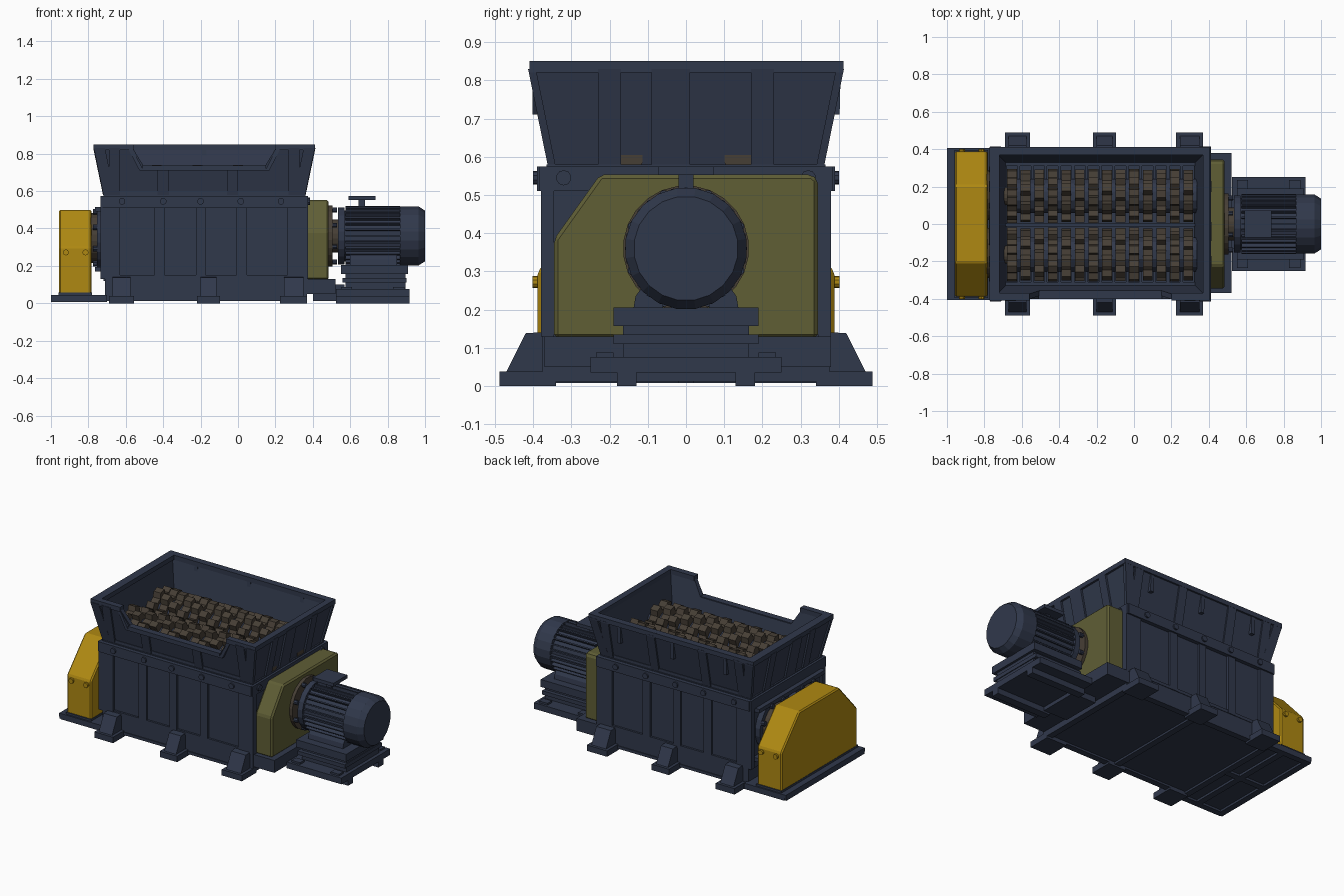
import bpy, bmesh, math
from math import sin, cos, pi

if "Cube" in bpy.data.objects:
    bpy.data.objects.remove(bpy.data.objects["Cube"])

def material(name, rgb):
    m = bpy.data.materials.new(name)
    m.diffuse_color = (*rgb, 1)
    m.use_nodes = True
    m.node_tree.nodes["Principled BSDF"].inputs["Base Color"].default_value = m.diffuse_color
    return m

NAVY = material("navy paint", (0.030, 0.040, 0.071))
BROWN = material("brown steel", (0.062, 0.049, 0.036))
YELLOW = material("yellow guard", (0.43, 0.25, 0.006))
OLIVE = material("olive cover", (0.115, 0.112, 0.036))

class Part:
    """Collects solids into one mesh object."""
    def __init__(self, name, mat):
        self.name, self.mat, self.bm = name, mat, bmesh.new()
    def loft(self, a, b):
        va = [self.bm.verts.new(p) for p in a]
        vb = [self.bm.verts.new(p) for p in b]
        n = len(a)
        self.bm.faces.new(va)
        self.bm.faces.new(vb[::-1])
        for i in range(n):
            self.bm.faces.new((va[i], vb[i], vb[(i + 1) % n], va[(i + 1) % n]))
        return self
    def box(self, x0, x1, y0, y1, z0, z1):
        q = [(x0, y0), (x1, y0), (x1, y1), (x0, y1)]
        return self.loft([(x, y, z0) for x, y in q], [(x, y, z1) for x, y in q])
    def along_x(self, prof, x0, x1):
        return self.loft([(x0, y, z) for y, z in prof], [(x1, y, z) for y, z in prof])
    def along_y(self, prof, y0, y1):
        return self.loft([(x, y0, z) for x, z in prof], [(x, y1, z) for x, z in prof])
    def rod(self, axis, c, d0, d1, r0, r1=None, n=16):
        r1 = r0 if r1 is None else r1
        ends = []
        for d, r in ((d0, r0), (d1, r1)):
            ring = []
            for i in range(n):
                t = 2 * pi * (i + .5) / n
                u, v = c[0] + r * cos(t), c[1] + r * sin(t)
                ring.append((d, u, v) if axis == 'x' else (u, d, v))
            ends.append(ring)
        return self.loft(*ends)
    def done(self, bevel=0, smooth=False):
        bmesh.ops.recalc_face_normals(self.bm, faces=self.bm.faces)
        me = bpy.data.meshes.new(self.name)
        self.bm.to_mesh(me)
        self.bm.free()
        me.materials.append(self.mat)
        ob = bpy.data.objects.new(self.name, me)
        bpy.context.collection.objects.link(ob)
        if bevel:
            m = ob.modifiers.new("edge", 'BEVEL')
            m.width, m.segments, m.limit_method = bevel, 1, 'ANGLE'
        return ob

# Chamber: hollow box with top flange and ribs
p = Part("chamber_walls", NAVY)
for s in (-1, 1):
    p.box(-.72, .36, s * .335, s * .365, .12, .58)
p.box(-.72, -.69, -.34, .34, .12, .58)
p.box(.33, .36, -.34, .34, .12, .58)
p.done()
p = Part("chamber_ribs", NAVY)
for s in (-1, 1):
    p.box(-.725, .365, s * .36, s * .39, .51, .575)
    p.box(-.71, .36, s * .36, s * .378, .13, .15)
    for x, w in ((-.675, .09), (-.42, .055), (-.2, .05), (.02, .055), (.31, .09)):
        p.box(x - w / 2, x + w / 2, s * .36, s * .38, .13, .52)
for x0, x1 in ((-.735, -.715), (.355, .375)):
    p.box(x0, x1, -.385, .385, .51, .575)
    for s in (-1, 1):
        p.box(x0, x1, s * .345, s * .38, .13, .52)
p.done()
p = Part("flange_bolts", NAVY)
for x in (-.62, -.4, -.2, .015, .23):
    for s in (-1, 1):
        p.rod('y', (x, .545), s * .385, s * .40, .018, n=10)
for s in (-1, 1):
    p.rod('x', (s * .32, .545), .37, .385, .02, n=10)
p.done()

# Base frame with underside rails
p = Part("base_frame", NAVY)
p.box(-.71, .37, -.375, .375, .025, .13)
p.box(.36, .52, -.37, .38, .05, .13)
for y in (-.36, .36):
    p.box(-.71, .37, y - .02, y + .02, .012, .03)
for x in (-.69, -.16, .35):
    p.box(x - .02, x + .02, -.38, .38, .012, .03)
p.done()

# Mounting feet with sloped gussets
p = Part("mounting_feet", NAVY)
for x0, x1 in ((-.69, -.555), (-.22, -.095), (.225, .37)):
    for s in (-1, 1):
        p.box(x0, x1, s * .34, s * .488, 0, .038)
        prof = [(s * .36, .03), (s * .47, .038), (s * .42, .138), (s * .36, .142)]
        p.along_x(prof, x0 + .02, x1 - .02)
p.done()

# Hopper: sloped walls, notched front, rim and ribs
B = dict(x0=-.71, x1=.35, y=.352)
def grow(z):
    return .055 * (z - .58) / .27
T = .028
p = Part("hopper_walls", NAVY)
def sloped(pts, s):
    out = [(x, s * (B['y'] + grow(z)), z) for x, z in pts]
    return out, [(x, y - s * T, z) for x, y, z in out]
plain = [(-.71, .58), (.35, .58), (.405, .85), (-.765, .85)]
notched = plain[:3] + [(.215, .85), (.145, .735), (-.505, .735), (-.575, .85)] + plain[3:]
p.loft(*sloped(plain, 1))
p.loft(*sloped(notched, -1))
for xb, s in ((B['x0'], -1), (B['x1'], 1)):
    o = [(xb + s * grow(z), k * (B['y'] + grow(z)), z)
         for k, z in ((-1, .58), (1, .58), (1, .85), (-1, .85))]
    p.loft(o, [(x - s * T, y, z) for x, y, z in o])
p.done()

p = Part("hopper_rim", NAVY)
p.box(-.772, .412, .368, .412, .82, .85)
p.box(-.772, -.718, -.41, .41, .82, .85)
p.box(.37, .412, -.41, .41, .82, .85)
p.box(-.772, -.56, -.41, -.37, .82, .85)
p.box(.2, .412, -.41, -.37, .82, .85)
# Lip around the front notch
p.box(-.51, .15, -.402, -.36, .71, .738)
for a, b in ((-.505, -.575), (.145, .215)):
    d = .022 if a > 0 else -.022
    p.along_y([(a, .71), (a + d, .71), (b + d, .845), (b, .845)], -.402, -.372)
p.done()

p = Part("hopper_ribs", NAVY)
for x in (-.66, -.4, -.03, .3):
    for s in (-1, 1):
        top = .72 if s < 0 and -.5 < x < .14 else .83
        pr = [(s * .34, .58), (s * .362, .58), (s * (.362 + grow(top)), top), (s * (.34 + grow(top)), top)]
        p.along_x(pr, x - .03, x + .03)
for x in (-.56, -.18, .2):
    p.along_x([(.36, .71), (.402, .71), (.405, .83), (.37, .83)], x - .012, x + .012)
for y, w in ((-.2, .06), (-.04, .1), (.2, .06)):
    for xb, s in ((B['x0'], -1), (B['x1'], 1)):
        p.along_y([(xb - s * .01, .58), (xb + s * .012, .58),
                   (xb + s * .064, .83), (xb + s * .04, .83)], y - w / 2, y + w / 2)
for sx, xb in ((-1, -.71), (1, .35)):          # corner posts
    for s in (-1, 1):
        q = [(0, 0), (.012, 0), (.012, .012), (0, .012)]
        def corner(z):
            g = grow(z)
            return [(xb + sx * (g - .05 + 5 * u), s * (B['y'] + g - .01 + 1.7 * v), z) for u, v in q]
        p.loft(corner(.58), corner(.83))
p.done()

# Cutting rotors: toothed discs on two shafts
ZC, PITCH = .595, .0725
p = Part("cutter_rotors", BROWN)
sp = Part("rotor_spacers", NAVY)
for y, s in ((.15, 1), (-.163, -1)):
    p.rod('x', (y, ZC), -.70, .355, .05)
    for i in range(14):
        x = -.678 + PITCH * i
        prof = []
        for k in range(8):
            t = 2 * pi * k / 8 + i * .26
            for r, dt in ((.112, 0), (.145, .06), (.142, .34), (.112, .5)):
                prof.append((y + s * r * cos(t + dt), ZC + r * sin(t + dt)))
        p.along_x(prof, x, x + .052)
        sp.rod('x', (y, ZC), x + .052, x + PITCH, .095, n=12)
p.done()
sp.done()

# Combs along both sides and between the rotors
p = Part("cleaning_combs", NAVY)
p.box(-.69, .34, -.014, .002, .5, .6)
for s in (-1, 1):
    p.box(-.70, .34, s * .31, s * .36, .54, .6)
    for i in range(13):
        x = -.678 + PITCH * i + .055
        p.box(x, x + .014, s * .24, s * .33, .56, .6)
p.done()

# Left drive: bearing flanges, gears and shafts behind the guard
p = Part("bearing_flanges", NAVY)
for y in (-.155, .155):
    p.rod('x', (y, .35), -.755, -.715, .165, n=20)
    for k in range(8):
        t = 2 * pi * (k + .5) / 8
        p.rod('x', (y + .15 * cos(t), .35 + .15 * sin(t)), -.775, -.75, .016, n=8)
p.box(-.765, -.72, -.34, .34, .49, .515)
p.box(-.765, -.72, -.34, .34, .17, .195)
p.done()
p = Part("drive_gears", BROWN)
for y in (-.155, .155):
    p.rod('x', (y, .35), -.85, -.755, .135, n=24)
p.done()

# Yellow guard on its base plate
p = Part("gear_guard", YELLOW)
prof = [(-.388, .05), (-.388, .3), (-.205, .5), (.205, .5), (.388, .3), (.388, .05)]
p.along_x(prof, -.958, -.783)
p.done(.008)
p = Part("guard_bolts", YELLOW)
for x in (-.92, -.815):
    for s in (-1, 1):
        p.rod('y', (x, .272), s * .38, s * .402, .016, n=10)
p.done()
p = Part("guard_base_plate", NAVY)
p.box(-1, -.70, -.405, .405, .022, .045)
for y in (-.385, 0, .385):
    p.box(-.99, -.70, y - .02, y + .02, .008, .03)
for x in (-.98, -.8):
    p.box(x - .02, x + .02, -.40, .40, .008, .03)
p.box(-.96, -.78, -.395, .395, .04, .058)
p.done()

# Olive gearbox cover
p = Part("gearbox_cover", OLIVE)
prof = [(-.345, .125), (-.345, .385), (-.225, .553), (.33, .553), (.345, .54), (.345, .125)]
p.along_x(prof, .365, .485)
p.done(.012)

# Coupling and motor
p = Part("coupling_disc", BROWN)
p.rod('x', (0, .36), .48, .505, .165, n=24).rod('x', (0, .36), .5, .55, .09, n=20)
p.done()
p = Part("coupling_bolts", NAVY)
for k in range(8):
    t = 2 * pi * (k + .5) / 8
    p.rod('x', (.15 * cos(t), .36 + .15 * sin(t)), .5, .53, .014, n=8)
p.done()
p = Part("motor_body", NAVY)
p.rod('x', (0, .36), .535, .57, .155, n=20)
p.rod('x', (0, .36), .56, .88, .138, n=20)
p.rod('x', (0, .36), .865, .965, .16, n=20)
p.rod('x', (0, .36), .965, 1.0, .16, .137, n=20)
for k in range(28):                              # cooling fins
    t = 2 * pi * k / 28
    c, s = cos(t), sin(t)
    p.along_x([(r * c - w * s, .36 + r * s + w * c)
               for r, w in ((.13, -.004), (.16, -.004), (.16, .004), (.13, .004))], .575, .865)
p.done()
p = Part("terminal_box_lid", NAVY)
p.box(.59, .735, -.072, .072, .552, .574).box(.645, .68, -.02, .02, .49, .555)
p.done()

# Motor pedestal and base
p = Part("motor_pedestal", NAVY)
for s in (-1, 1):
    p.along_x([(s * .06, .205), (s * .137, .205), (s * .132, .235), (s * .085, .3), (s * .06, .3)], .6, .85)
p.box(.55, .91, -.19, .19, .157, .205)
p.box(.575, .895, -.165, .165, .07, .16)
p.box(.56, .90, -.19, .19, .11, .135)
p.done()
p = Part("motor_base", NAVY)
p.box(.525, .917, -.25, .25, .036, .076)
for s in (-1, 1):
    p.box(.525, .917, s * .13, s * .18, 0, .04)
    for x in (.55, .83):
        p.box(x, x + .06, s * .19, s * .235, .07, .088)
p.box(.40, .57, -.13, .13, .012, .1)
p.done()
